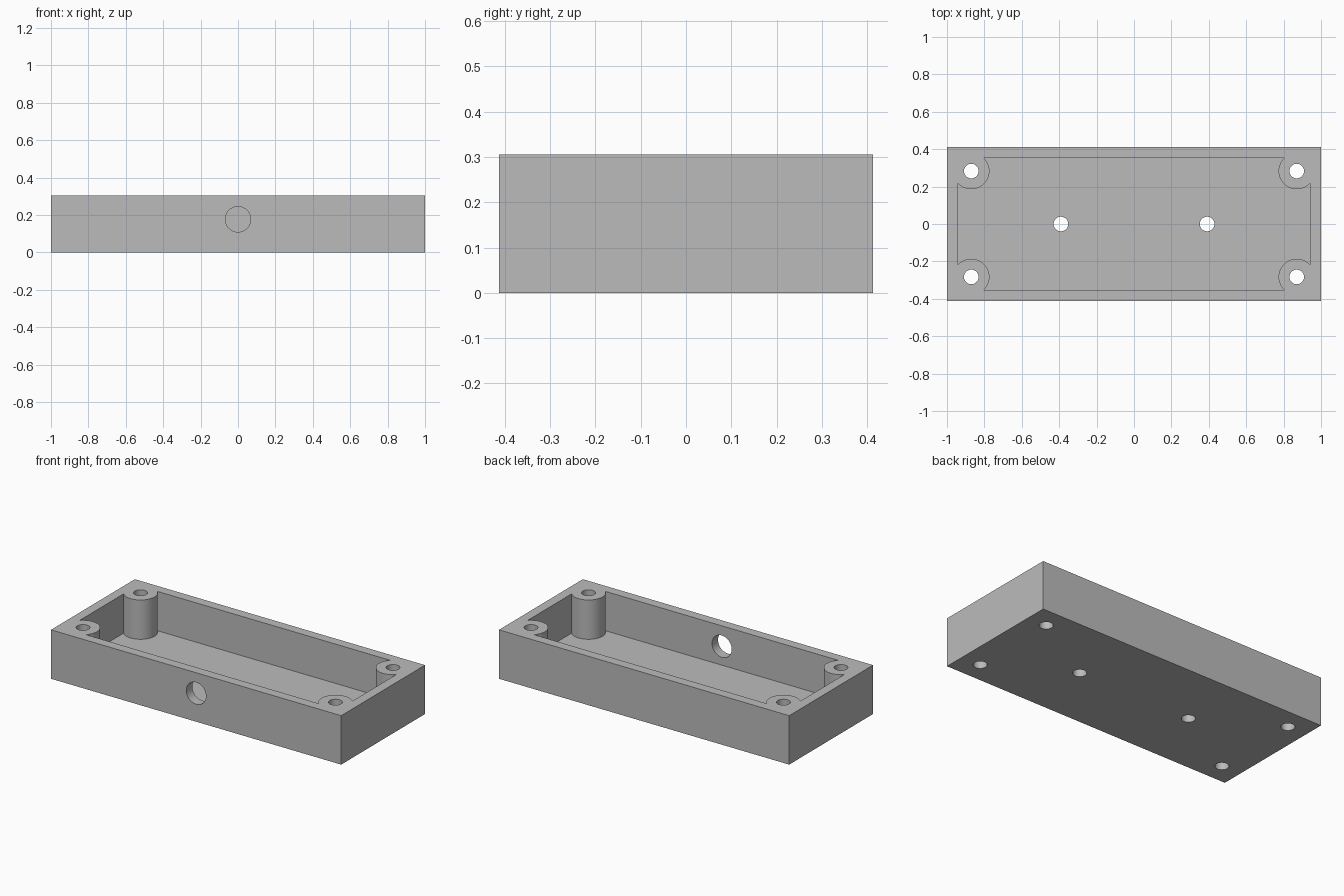
import bpy
import bmesh
from math import acos, asin, cos, sin, pi, radians
from mathutils import Matrix, Vector

cube = bpy.data.objects.get("Cube")
if cube:
    bpy.data.objects.remove(cube)

# Main dimensions
HALF_X, HALF_Y, HEIGHT = 1.0, 0.4125, 0.305
WALL = 0.06
IN_X, IN_Y = HALF_X - WALL, HALF_Y - WALL
POST_X, POST_Y, POST_R = 0.87, 0.283, 0.097
SCREW_R = 0.039
PORT_Z, PORT_R = 0.177, 0.068

grey = bpy.data.materials.new("plain_grey")
grey.use_nodes = True
colour = (0.5, 0.5, 0.5, 1)
grey.diffuse_color = colour
grey.node_tree.nodes["Principled BSDF"].inputs["Base Color"].default_value = colour


def add_object(name, bm):
    mesh = bpy.data.meshes.new(name)
    bmesh.ops.recalc_face_normals(bm, faces=bm.faces)
    bm.to_mesh(mesh)
    bm.free()
    mesh.materials.append(grey)
    obj = bpy.data.objects.new(name, mesh)
    bpy.context.collection.objects.link(obj)
    return obj


def prism(name, outline, z0, z1):
    """Extrude a flat outline upward."""
    bm = bmesh.new()
    face = bm.faces.new([bm.verts.new((x, y, z0)) for x, y in outline])
    top = bmesh.ops.extrude_face_region(bm, geom=[face])["geom"]
    bmesh.ops.translate(bm, vec=(0, 0, z1 - z0),
                        verts=[g for g in top if isinstance(g, bmesh.types.BMVert)])
    return add_object(name, bm)


def rod(name, centre, radius, length, turn=0):
    """Round cutter, upright unless turned about x."""
    bm = bmesh.new()
    bmesh.ops.create_cone(bm, cap_ends=True, segments=48, radius1=radius,
                          radius2=radius, depth=length,
                          matrix=Matrix.Translation(Vector(centre)) @ Matrix.Rotation(turn, 4, "X"))
    return add_object(name, bm)


def cavity_outline(steps=24):
    """Inner rectangle with a screw post rounding into every corner."""
    start = acos((IN_X - POST_X) / POST_R)
    end = pi / 2 - asin((IN_Y - POST_Y) / POST_R) + pi / 2
    arc = []
    for i in range(steps + 1):
        # sweep around the inward side of the post
        a = -start + (end - 2 * pi + start) * i / steps
        arc.append((POST_X + POST_R * cos(a), POST_Y + POST_R * sin(a)))
    arc[0] = (IN_X, arc[0][1])
    arc[-1] = (arc[-1][0], IN_Y)
    points = []
    for sx, sy in ((1, 1), (-1, 1), (-1, -1), (1, -1)):
        corner = [(sx * x, sy * y) for x, y in arc]
        points += corner if sx * sy > 0 else corner[::-1]
    return points


# Solid block for the tray
tray = prism("enclosure_tray",
             [(-HALF_X, -HALF_Y), (HALF_X, -HALF_Y), (HALF_X, HALF_Y), (-HALF_X, HALF_Y)],
             0, HEIGHT)

# Cavity, screw holes, floor holes and front cable port
cutters = [prism("cavity_cutter", cavity_outline(), WALL, HEIGHT + 0.1)]
holes = [(sx * POST_X, sy * POST_Y) for sx in (-1, 1) for sy in (-1, 1)]
holes += [(-0.391, 0), (0.391, 0)]
for x, y in holes:
    cutters.append(rod("hole_cutter", (x, y, HEIGHT / 2), SCREW_R, 1))
cutters.append(rod("port_cutter", (0, -HALF_Y, PORT_Z), PORT_R, WALL * 4, pi / 2))

for cutter in cutters:
    cutter.hide_render = True
    mod = tray.modifiers.new(cutter.name, "BOOLEAN")
    mod.operation = "DIFFERENCE"
    mod.solver = "EXACT"
    mod.object = cutter

# Bake the cuts and drop the cutters
bpy.context.view_layer.update()
cut_mesh = bpy.data.meshes.new_from_object(
    tray.evaluated_get(bpy.context.evaluated_depsgraph_get()))
tray.modifiers.clear()
tray.data = cut_mesh
cut_mesh.name = "enclosure_tray"
for cutter in cutters:
    bpy.data.objects.remove(cutter)

# Smooth round walls, sharp corners
bpy.ops.object.select_all(action="DESELECT")
tray.select_set(True)
bpy.context.view_layer.objects.active = tray
bpy.ops.object.shade_smooth_by_angle(angle=radians(30))
